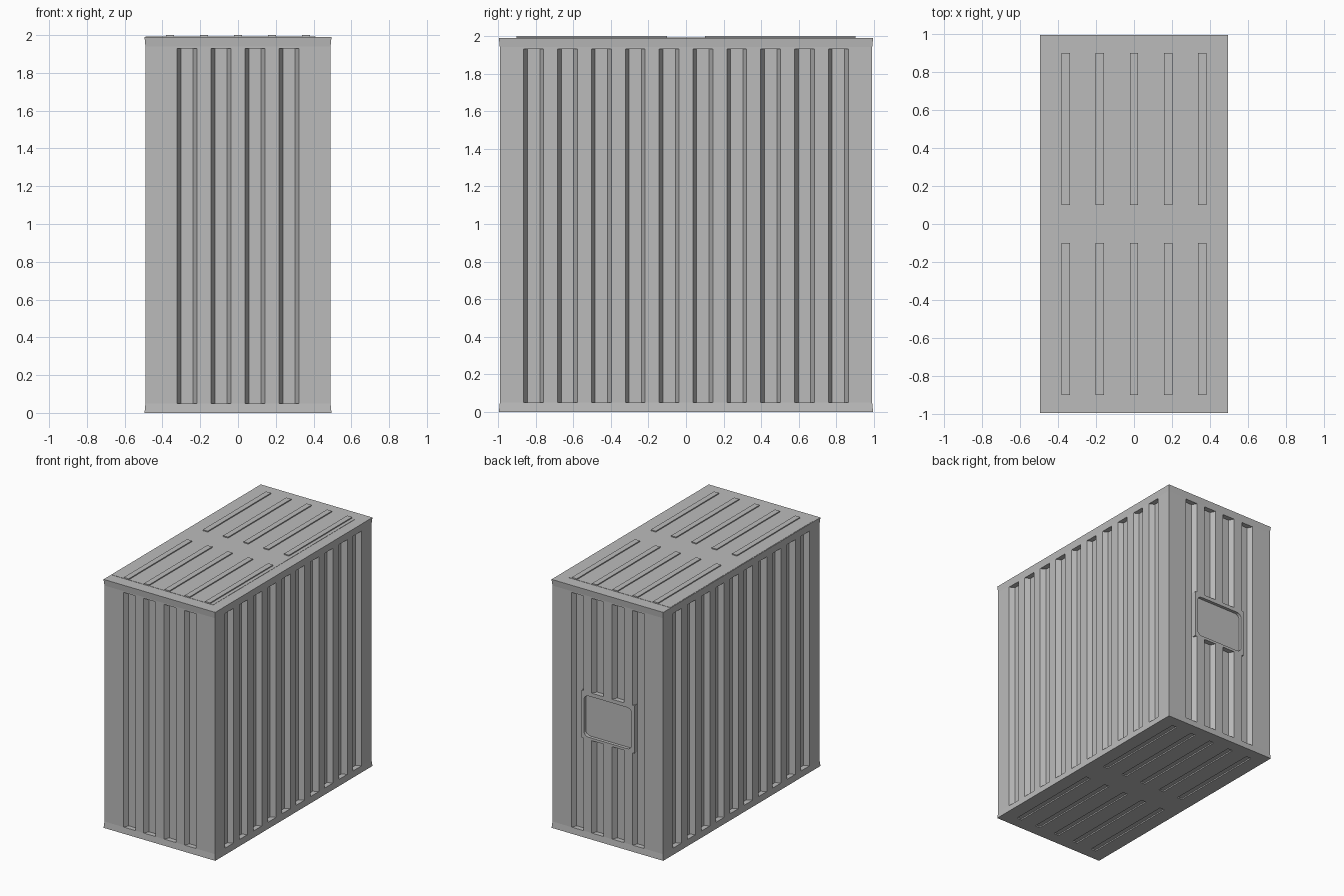
import bpy, bmesh, math
from mathutils import Vector

cube = bpy.data.objects.get("Cube")
if cube:
    bpy.data.objects.remove(cube, do_unlink=True)

grey = bpy.data.materials.new("painted_steel_grey")
grey.use_nodes = True
colour = (0.5, 0.5, 0.5, 1)
grey.diffuse_color = colour
grey.node_tree.nodes["Principled BSDF"].inputs["Base Color"].default_value = colour

HX, HY, TOP = 0.49, 0.99, 1.99
LOW, HIGH = 0.05, 1.93
PITCH = 0.18
UP = Vector((0, 0, 1))


def prism(bm, points, offset):
    """Extrude a flat outline along an offset."""
    a = [bm.verts.new(p) for p in points]
    b = [bm.verts.new(Vector(p) + offset) for p in points]
    bm.faces.new(a)
    bm.faces.new(b)
    for i in range(len(a)):
        j = (i + 1) % len(a)
        bm.faces.new((a[i], a[j], b[j], b[i]))


def box(bm, x0, x1, y0, y1, z0, z1):
    prism(bm, [(x0, y0, z0), (x1, y0, z0), (x1, y1, z0), (x0, y1, z0)], UP * (z1 - z0))


def finish(name, bm):
    bmesh.ops.recalc_face_normals(bm, faces=bm.faces)
    mesh = bpy.data.meshes.new(name)
    bm.to_mesh(mesh)
    bm.free()
    mesh.materials.append(grey)
    ob = bpy.data.objects.new(name, mesh)
    bpy.context.scene.collection.objects.link(ob)
    return ob


def groove(bm, centre, inward, z0, z1):
    """Trapezoid channel sunk into a wall."""
    along = inward.cross(UP)
    outline = [(-0.063, -0.02), (0.063, -0.02), (0.033, 0.04), (-0.033, 0.04)]
    prism(bm, [centre + along * h + inward * d + UP * z0 for h, d in outline], UP * (z1 - z0))


def bars(bm, z0, z1):
    """Two rows of five long bars."""
    for i in range(-2, 3):
        for s in (-1, 1):
            y0, y1 = sorted((s * 0.1, s * 0.9))
            box(bm, i * PITCH - 0.022, i * PITCH + 0.022, y0, y1, z0, z1)


# Container body, flared slightly at the top and bottom rails
bm = bmesh.new()
rings = []
for z, flare in ((0, 0.005), (LOW, 0), (HIGH + 0.01, 0), (TOP, 0.005)):
    x, y = HX + flare, HY + flare
    rings.append([bm.verts.new(p) for p in ((-x, -y, z), (x, -y, z), (x, y, z), (-x, y, z))])
for lower, upper in zip(rings, rings[1:]):
    for i in range(4):
        j = (i + 1) % 4
        bm.faces.new((lower[i], lower[j], upper[j], upper[i]))
bm.faces.new(rings[0])
bm.faces.new(rings[-1])
body = finish("container_body", bm)

# Wall channels
bm = bmesh.new()
for s in (-1, 1):
    for i in range(10):
        groove(bm, Vector((s * HX, (i - 4.5) * PITCH, 0)), Vector((-s, 0, 0)), LOW, HIGH)
for i in range(4):
    x = (i - 1.5) * PITCH
    groove(bm, Vector((x, -HY, 0)), Vector((0, 1, 0)), LOW, HIGH)
    spans = ((LOW, 0.79), (1.17, HIGH)) if i in (1, 2) else ((LOW, HIGH),)
    for z0, z1 in spans:
        groove(bm, Vector((x, HY, 0)), Vector((0, -1, 0)), z0, z1)

# Rounded recess for the back plate
corners = []
for k, (sx, sz) in enumerate(((1, 1), (-1, 1), (-1, -1), (1, -1))):
    for step in range(5):
        a = math.radians(90 * k + 22.5 * step)
        corners.append((sx * 0.172 + 0.04 * math.cos(a), HY - 0.025,
                        0.975 + sz * 0.125 + 0.04 * math.sin(a)))
prism(bm, corners, Vector((0, 0.05, 0)))

# Floor slots
bars(bm, -0.02, 0.01)
cutter = finish("channel_cutter", bm)
cutter.hide_render = True

cut = body.modifiers.new("channels", "BOOLEAN")
cut.operation = "DIFFERENCE"
cut.solver = "EXACT"
cut.object = cutter
bpy.context.view_layer.objects.active = body
bpy.ops.object.modifier_apply(modifier=cut.name)
bpy.data.objects.remove(cutter, do_unlink=True)

# Plate surround tabs that bridge into the outer back channels
bm = bmesh.new()
for s in (-1, 1):
    x0, x1 = sorted((s * 0.217, s * 0.235))
    box(bm, x0, x1, HY - 0.045, HY, 0.79, 1.17)
finish("back_plate_surround", bm)

# Thin roof sheet, open to the left edge
bm = bmesh.new()
box(bm, -HX, 0.41, -0.9, 0.9, TOP - 0.005, TOP + 0.002)
finish("roof_sheet", bm)

# Raised roof ribs
bm = bmesh.new()
bars(bm, TOP - 0.005, TOP + 0.01)
finish("roof_ribs", bm)
